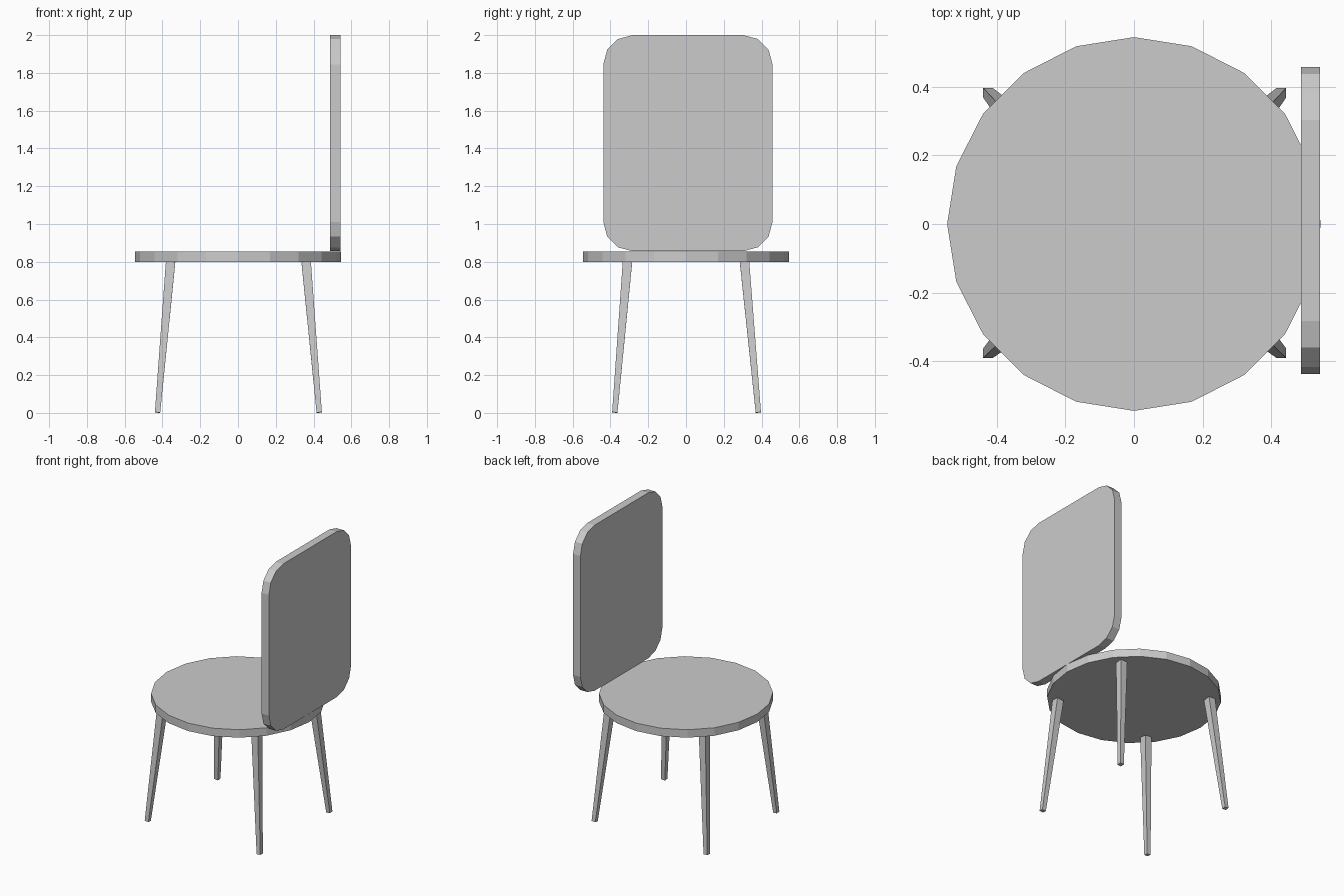
import bpy, bmesh, math
from mathutils import Vector, Matrix

cube = bpy.data.objects.get("Cube")
if cube:
    bpy.data.objects.remove(cube, do_unlink=True)

GREY = (0.6, 0.6, 0.6, 1)
grey = bpy.data.materials.new("light_grey")
grey.use_nodes = True
grey.diffuse_color = GREY
grey.node_tree.nodes["Principled BSDF"].inputs["Base Color"].default_value = GREY


def add_part(name, bm):
    bmesh.ops.recalc_face_normals(bm, faces=bm.faces)
    mesh = bpy.data.meshes.new(name)
    bm.to_mesh(mesh)
    bm.free()
    mesh.materials.append(grey)
    obj = bpy.data.objects.new(name, mesh)
    bpy.context.collection.objects.link(obj)
    return obj


# Seat: flat twenty-sided disc
bm = bmesh.new()
bmesh.ops.create_cone(bm, cap_ends=True, segments=20, radius1=0.545, radius2=0.545,
                      depth=0.055, matrix=Matrix.Translation((0, 0, 0.8275)))
add_part("seat", bm)

# Backrest: upright panel with rounded corners on the +x side
bm = bmesh.new()
bmesh.ops.create_cube(bm, size=1, matrix=Matrix.Translation((0.515, 0.01, 1.428))
                      @ Matrix.Diagonal((0.056, 0.896, 1.144, 1)))
corners = [e for e in bm.edges
           if abs((e.verts[0].co - e.verts[1].co).normalized().x) > 0.9]
bmesh.ops.bevel(bm, geom=corners, offset=0.155, segments=3, profile=0.5,
                affect='EDGES')
add_part("backrest", bm)

# Legs: square tapered posts splayed outwards
def add_leg(name, sx, sy):
    foot = Vector((0.428 * sx + 0.002, 0.38 * sy + 0.003, 0.002))
    top = Vector((0.359 * sx + 0.002, 0.31 * sy, 0.797))
    axis = top - foot
    turn = Vector((0, 0, 1)).rotation_difference(axis).to_matrix().to_4x4()
    place = (Matrix.Translation((foot + top) / 2) @ turn
             @ Matrix.Rotation(math.radians(45), 4, 'Z'))
    bm = bmesh.new()
    bmesh.ops.create_cone(bm, cap_ends=True, segments=4, depth=axis.length,
                          radius1=0.014 * math.sqrt(2), radius2=0.025 * math.sqrt(2),
                          matrix=place)
    add_part(name, bm)


for sx, side in ((1, "left"), (-1, "right")):
    for sy, end in ((-1, "front"), (1, "back")):
        add_leg(f"{end}_{side}_leg", sx, sy)
